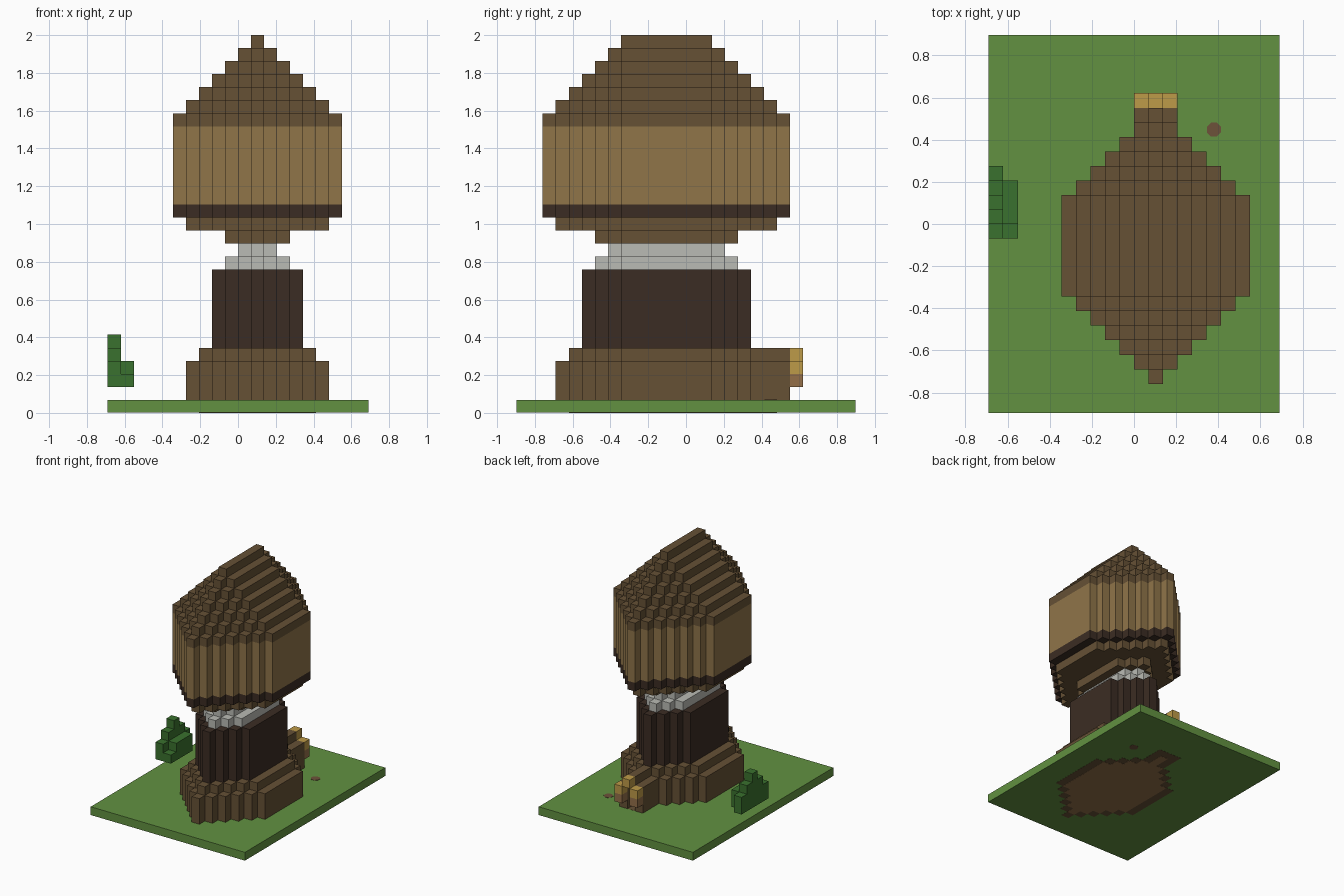
import bpy, bmesh, math

V = 2 / 29            # edge of one cube
CX, CY = 11, 11       # cube column the tower is centred on

cube = bpy.data.objects.get("Cube")
if cube:
    bpy.data.objects.remove(cube, do_unlink=True)


def material(name, hex_code):
    def linear(c):
        return c / 12.92 if c <= 0.04045 else ((c + 0.055) / 1.055) ** 2.4
    rgb = [linear(int(hex_code[i:i + 2], 16) / 255) for i in (0, 2, 4)]
    mat = bpy.data.materials.new(name)
    mat.use_nodes = True
    mat.diffuse_color = (*rgb, 1)
    mat.node_tree.nodes["Principled BSDF"].inputs["Base Color"].default_value = (*rgb, 1)
    return mat


GRASS = material("grass green", "629141")
BROWN = material("roof brown", "665135")
DARK = material("dark brown", "3b2c23")
TAN = material("wall tan", "907549")
STONE = material("pale grey", "babbb5")
GOLD = material("gold", "be9b48")
WOOD = material("warm wood", "946f49")
LEAF = material("leaf green", "3a712e")
EARTH = material("earth brown", "6d523a")


def prism(bm, points, z0, z1):
    """Extrude an outline given in cube units between two levels."""
    verts = [bm.verts.new(((x - 10) * V, (y - 13) * V, z0 * V)) for x, y in points]
    base = bm.faces.new(verts)
    up = bmesh.ops.extrude_face_region(bm, geom=[base])["geom"]
    top = [v for v in up if isinstance(v, bmesh.types.BMVert)]
    bmesh.ops.translate(bm, verts=top, vec=(0, 0, (z1 - z0) * V))


def box(x0, x1, y0, y1, z0, z1):
    return [(x0, y0), (x1, y0), (x1, y1), (x0, y1)], z0, z1


def stepped(n, z0, z1, cut_back=0):
    """Long hexagon of cubes, n cubes wide on each side of its centre line."""
    right, left, last = [], [], None
    reach = n + 3
    for d in range(-reach, reach + 1 - cut_back):
        half = min(n, reach - abs(d))
        if half == last:           # lengthen the straight flank
            right.pop()
            left.pop()
            ys = (d + 1,)
        else:
            ys = (d, d + 1)
        for y in ys:
            right.append((CX + half + 1, CY + y))
            left.append((CX - half, CY + y))
        last = half
    return right + left[::-1], z0, z1


def part(name, mat, shapes):
    bm = bmesh.new()
    for points, z0, z1 in shapes:
        prism(bm, points, z0, z1)
    bmesh.ops.recalc_face_normals(bm, faces=bm.faces)
    mesh = bpy.data.meshes.new(name)
    bm.to_mesh(mesh)
    bm.free()
    mesh.materials.append(mat)
    obj = bpy.data.objects.new(name, mesh)
    bpy.context.collection.objects.link(obj)
    return obj


# ground, with the floor and footing showing flush underneath
part("ground", GRASS, [box(0, 20, 0, 26, 0.03, 1)])
part("floor", WOOD, [stepped(4, 0, 0.5), box(CX, CX + 1, 19, 20, 0, 0.5)])
part("earth_patch", EARTH, [(
    [(15.5 + 0.52 * math.cos(a), 19.5 + 0.52 * math.sin(a))
     for a in (math.pi * (i + 0.5) / 4 for i in range(8))], 0.015, 1.03)])

# stepped base and the porch arch at the back
part("base", BROWN, [stepped(5, 0.015, 4, cut_back=1), stepped(4, 4, 5)])
part("porch", BROWN,
     [box(x, x + 1, 19, 21, 1, 4) for x in (CX - 1, CX + 1)]
     + [box(CX, CX + 1, 19, 21, 4, 5), box(CX - 1, CX + 2, 19, 21, 0.015, 1.01)])
part("porch_trim", GOLD,
     [box(x, x + 1, 21, 22, 3, 4) for x in (CX - 1, CX + 1)]
     + [box(CX, CX + 1, 21, 22, 4, 5)])
part("porch_brackets", WOOD,
     [box(x, x + 1, 21, 22, 2, 3) for x in (CX - 1, CX + 1)])

# tower
part("tower", DARK, [stepped(3, 5, 11)])
part("neck", STONE, [stepped(2, 11, 12), stepped(1, 12, 13)])

# overhanging upper room
part("corbel", BROWN, [stepped(2, 13, 14), stepped(5, 14, 15)])
part("sill_band", DARK, [stepped(6, 15, 16)])
part("upper_walls", TAN, [stepped(6, 16, 22)])
part("roof", BROWN, [stepped(n, 28 - n, 29 - n) for n in range(7)])

# bush on the edge of the ground: top levels of each column
rows = {0: (4, 5, 6, 5, 4), 1: (3, 4, 4, 4)}
part("bush", LEAF, [box(x, x + 1, 12 + j, 13 + j, 2, top)
                    for x, tops in rows.items() for j, top in enumerate(tops)])
